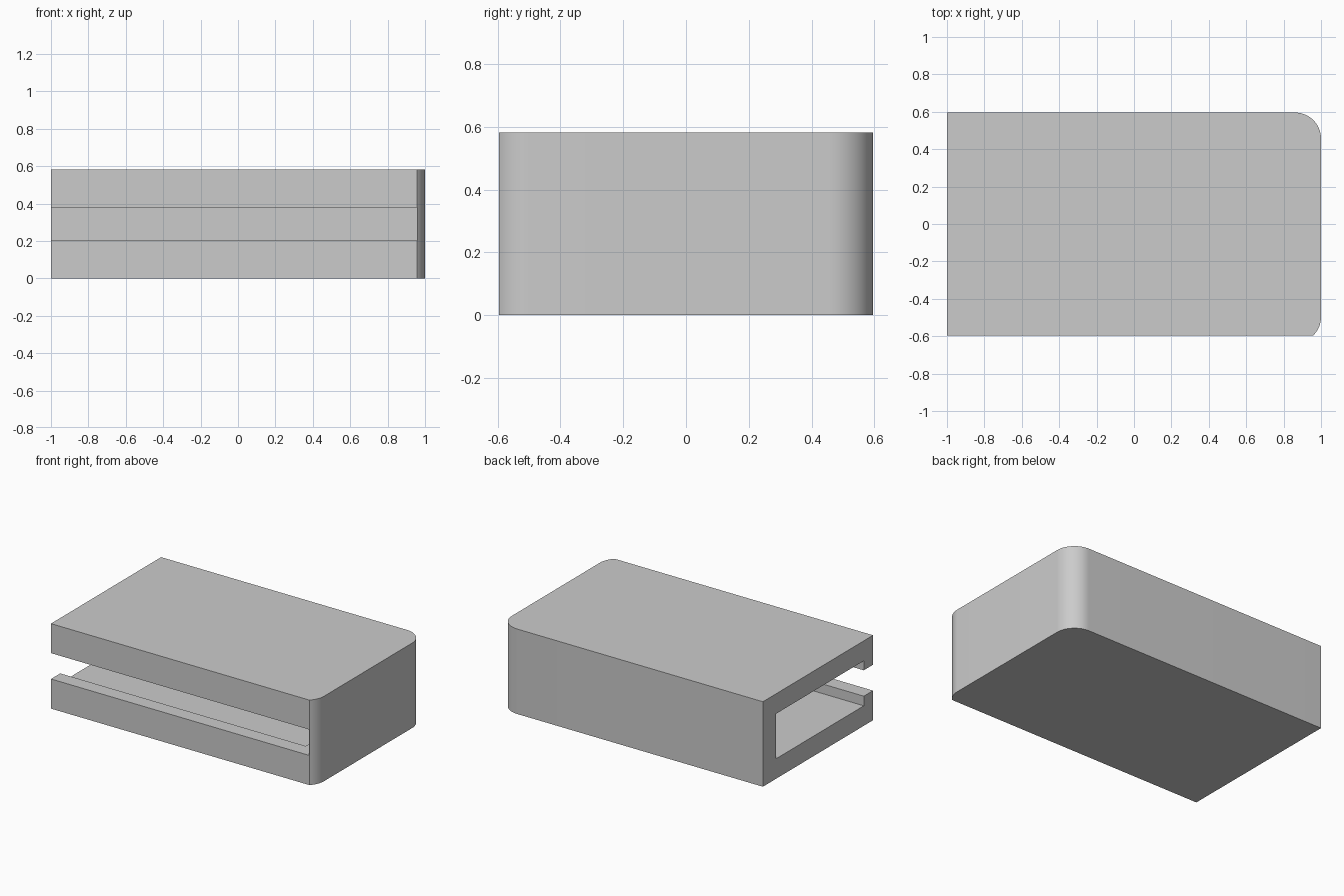
import bpy, bmesh
from math import sin, cos, asin, pi

HALF_Y, HEIGHT, WALL = 0.596, 0.582, 0.14
LIP = 0.1                                  # front wall, trimmed thinner

cube = bpy.data.objects.get("Cube")
if cube:
    bpy.data.objects.remove(cube, do_unlink=True)

grey = bpy.data.materials.new("plain_grey")
grey.use_nodes = True
colour = (0.6, 0.6, 0.6, 1)
grey.diffuse_color = colour
grey.node_tree.nodes["Principled BSDF"].inputs["Base Color"].default_value = colour


def prism(name, outline, z0, z1):
    """Extrude a counter-clockwise xy outline from z0 to z1."""
    bm = bmesh.new()
    face = bm.faces.new([bm.verts.new((x, y, z0)) for x, y in outline])
    top = bmesh.ops.extrude_face_region(bm, geom=[face])
    verts = [g for g in top["geom"] if isinstance(g, bmesh.types.BMVert)]
    bmesh.ops.translate(bm, verts=verts, vec=(0, 0, z1 - z0))
    bmesh.ops.recalc_face_normals(bm, faces=bm.faces)
    mesh = bpy.data.meshes.new(name)
    bm.to_mesh(mesh)
    bm.free()
    mesh.materials.append(grey)
    obj = bpy.data.objects.new(name, mesh)
    bpy.context.collection.objects.link(obj)
    return obj


def box(name, x0, x1, y0, y1, z0, z1):
    return prism(name, [(x0, y0), (x1, y0), (x1, y1), (x0, y1)], z0, z1)


def arc(cx, cy, r, a0, a1, steps=16):
    angles = [a0 + (a1 - a0) * i / steps for i in range(steps + 1)]
    return [(cx + r * cos(a), cy + r * sin(a)) for a in angles]


# Housing: rounded back corner, front corner arc cut off by the flat front
outline = [(-1, HALF_Y), (-1, -HALF_Y)]
outline += arc(1 - WALL, LIP - HALF_Y, WALL, -asin(LIP / WALL), 0)
outline += arc(1 - WALL, HALF_Y - WALL, WALL, 0, pi / 2)
housing = prism("housing", outline, 0, HEIGHT)

# Cavity open at one end, and the front slot that also grooves the end wall
cutters = [
    box("cavity_cutter", -1.2, 1 - WALL, LIP - HALF_Y, HALF_Y - WALL,
        0.137, HEIGHT - 0.137),
    box("slot_cutter", -1.3, 0.957, -0.8, HALF_Y - WALL - 0.001, 0.203, 0.38),
]
bpy.context.view_layer.objects.active = housing
housing.select_set(True)
for cutter in cutters:
    cutter.hide_render = True
    mod = housing.modifiers.new(cutter.name, "BOOLEAN")
    mod.operation, mod.solver, mod.object = "DIFFERENCE", "EXACT", cutter
    bpy.ops.object.modifier_apply(modifier=mod.name)
    bpy.data.objects.remove(cutter, do_unlink=True)

bpy.ops.object.shade_smooth_by_angle(angle=pi / 6)
